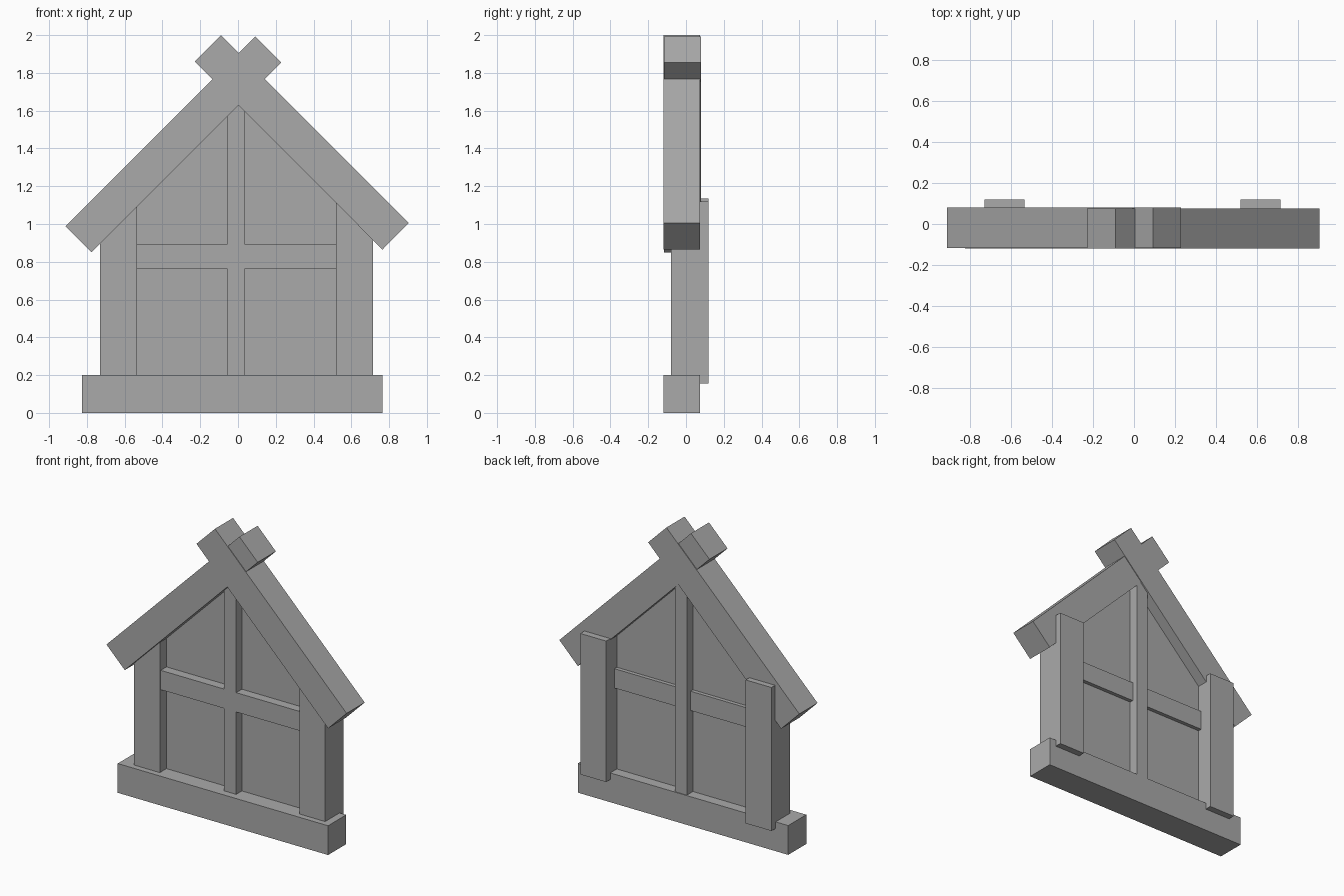
import bpy
import bmesh

default_cube = bpy.data.objects.get("Cube")
if default_cube:
    bpy.data.objects.remove(default_cube, do_unlink=True)

GREY = (0.4, 0.4, 0.4, 1.0)
grey = bpy.data.materials.new("plain grey")
grey.use_nodes = True
grey.diffuse_color = GREY
grey.node_tree.nodes["Principled BSDF"].inputs["Base Color"].default_value = GREY


def board(name, outline, y_front, y_back):
    """Flat board: an outline in x and z, extruded from front to back."""
    bm = bmesh.new()
    face = bm.faces.new([bm.verts.new((x, y_front, z)) for x, z in outline])
    swept = bmesh.ops.extrude_face_region(bm, geom=[face])["geom"]
    moved = [v for v in swept if isinstance(v, bmesh.types.BMVert)]
    bmesh.ops.translate(bm, verts=moved, vec=(0, y_back - y_front, 0))
    bmesh.ops.recalc_face_normals(bm, faces=bm.faces)
    mesh = bpy.data.meshes.new(name)
    bm.to_mesh(mesh)
    bm.free()
    mesh.materials.append(grey)
    obj = bpy.data.objects.new(name, mesh)
    bpy.context.collection.objects.link(obj)
    return obj


def rect(x0, x1, z0, z1):
    return [(x0, z0), (x1, z0), (x1, z1), (x0, z1)]


# Sill and side posts; the posts stand proud at the back
board("base_sill", rect(-0.825, 0.765, 0, 0.2), -0.12, 0.075)
board("right_post", rect(-0.73, -0.535, 0.155, 1.135), -0.08, 0.12)
board("left_post", rect(0.52, 0.715, 0.155, 1.118), -0.08, 0.12)

# Crossed roof beams, slightly offset from each other in depth
board("left_roof_beam",
      [(-0.09, 2.0), (-0.23, 1.86), (0.765, 0.865), (0.905, 1.005)], -0.12, 0.075)
board("right_roof_beam",
      [(0.092, 1.993), (0.23, 1.855), (-0.775, 0.85), (-0.913, 0.988)], -0.116, 0.08)

# Window pane filling the gable
board("window_pane",
      [(-0.6, 0.17), (0.6, 0.17), (0.6, 1.1), (0, 1.7), (-0.6, 1.1)], -0.008, 0.004)

# Window bars
board("window_upright", rect(-0.055, 0.035, 0.17, 1.68), -0.07, 0.07)
board("window_crossbar", rect(-0.6, 0.6, 0.763, 0.895), -0.07, 0.03)
